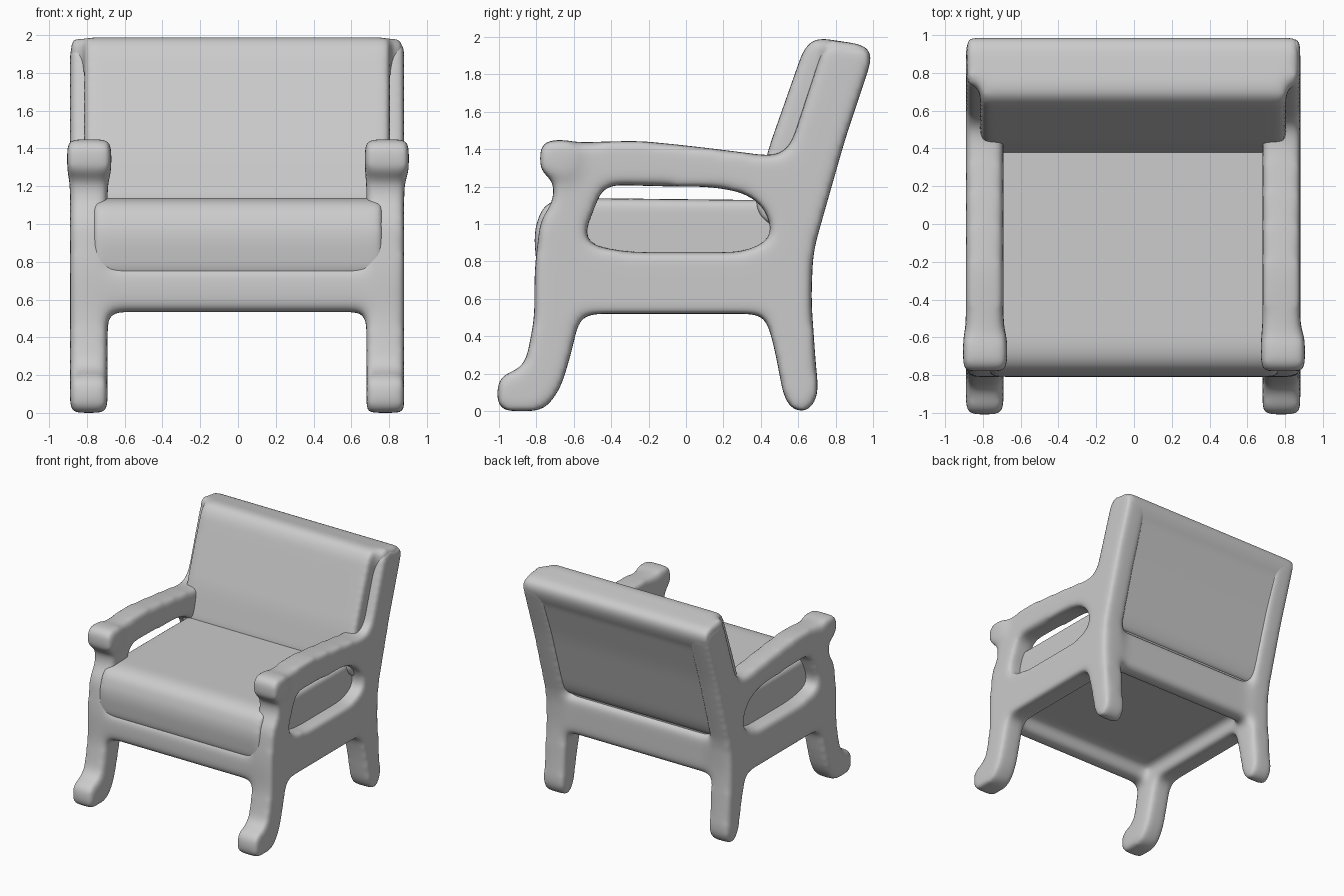
import bpy, bmesh
from mathutils import Vector

cube = bpy.data.objects.get("Cube")
if cube:
    bpy.data.objects.remove(cube, do_unlink=True)

grey = bpy.data.materials.new("plain grey")
grey.use_nodes = True
grey.diffuse_color = (0.6, 0.6, 0.6, 1)
grey.node_tree.nodes["Principled BSDF"].inputs["Base Color"].default_value = (0.6, 0.6, 0.6, 1)


def rounded(points):
    """Cut each corner of a closed outline once, by a short length."""
    result = []
    for i, p in enumerate(points):
        a, b = Vector(p), Vector(points[(i + 1) % len(points)])
        t = min(0.2, 0.04 / (b - a).length)
        result += [a.lerp(b, t), b.lerp(a, t)]
    return result


def slab(bm, x0, x1, outline, hole=None):
    """Extrude a side (y, z) outline from x0 to x1, with an optional hole."""
    edges = []
    for loop in [outline] + ([hole] if hole else []):
        verts = [bm.verts.new((x0, p.x, p.y)) for p in rounded(loop)]
        edges += [bm.edges.new((v, verts[i - 1])) for i, v in enumerate(verts)]
    filled = bmesh.ops.triangle_fill(bm, edges=edges, use_beauty=True)["geom"]
    faces = [g for g in filled if isinstance(g, bmesh.types.BMFace)]
    new = bmesh.ops.extrude_face_region(bm, geom=faces, use_keep_orig=True)["geom"]
    moved = [g for g in new if isinstance(g, bmesh.types.BMVert)]
    bmesh.ops.translate(bm, verts=moved, vec=(x1 - x0, 0, 0))


def box(y0, y1, z0, z1):
    return [(y0, z0), (y1, z0), (y1, z1), (y0, z1)]


def soft_object(name, bm, softness):
    """Merge the slabs into one softly rounded skin."""
    bmesh.ops.recalc_face_normals(bm, faces=bm.faces)
    mesh = bpy.data.meshes.new(name)
    bm.to_mesh(mesh)
    bm.free()
    mesh.materials.append(grey)
    obj = bpy.data.objects.new(name, mesh)
    bpy.context.collection.objects.link(obj)
    skin = obj.modifiers.new("skin", "REMESH")
    skin.mode = "VOXEL"
    skin.voxel_size = 0.02
    skin.use_smooth_shade = True
    soften = obj.modifiers.new("soften", "SMOOTH")
    soften.factor = 0.5
    soften.iterations = softness


# Side frame: front leg, back leg, back post and arm in one outline
side = [(-1.01, 0.0), (-0.76, 0.0), (-0.67, 0.12), (-0.61, 0.32), (-0.58, 0.46),
        (-0.54, 0.52), (0.4, 0.52), (0.44, 0.46), (0.48, 0.3), (0.52, 0.08),
        (0.57, 0.0), (0.66, 0.0), (0.71, 0.09), (0.69, 0.3), (0.67, 0.6),
        (0.68, 0.85), (0.73, 1.03), (0.85, 1.45), (1.0, 1.9), (0.95, 1.95),
        (0.74, 1.97), (0.56, 1.42), (0.48, 1.36), (0.25, 1.39), (0.0, 1.42),
        (-0.25, 1.445), (-0.65, 1.435), (-0.775, 1.43), (-0.775, 1.28), (-0.7, 1.23),
        (-0.71, 1.12), (-0.78, 1.02), (-0.81, 0.75), (-0.81, 0.5),
        (-0.86, 0.24), (-1.01, 0.18)]
arm_gap = [(-0.44, 1.21), (-0.1, 1.2), (0.12, 1.2), (0.3, 1.17), (0.41, 1.1),
           (0.46, 0.98), (0.44, 0.91), (0.3, 0.85), (-0.3, 0.85), (-0.48, 0.88),
           (-0.55, 0.93)]
arm_knob = box(-0.78, -0.58, 1.25, 1.45)

frame = bmesh.new()
for s in (-1, 1):
    slab(frame, s * 0.785 - 0.105, s * 0.785 + 0.095, side, arm_gap)
    slab(frame, s * 0.67, s * 0.905, arm_knob)

# Rails and the recessed panel under the seat
for outline in (box(-0.805, -0.65, 0.53, 0.78), box(0.5, 0.66, 0.53, 0.88),
                box(-0.75, 0.6, 0.64, 0.8)):
    slab(frame, -0.75, 0.75, outline)
soft_object("frame", frame, 36)

# Seat cushion
seat = bmesh.new()
slab(seat, -0.77, 0.77, [(-0.79, 0.7), (0.6, 0.7), (0.66, 1.125), (-0.68, 1.14),
                         (-0.77, 1.09), (-0.815, 0.95)])
soft_object("seat_cushion", seat, 24)

# Leaning back cushion with the top roll that joins the back posts
back = bmesh.new()
slab(back, -0.815, 0.805, [(0.36, 1.07), (0.62, 0.85), (0.68, 0.95), (0.83, 1.45),
                           (0.98, 1.87), (0.95, 1.95), (0.7, 2.0), (0.63, 1.94),
                           (0.44, 1.4)])
slab(back, -0.885, 0.875, [(0.73, 1.8), (0.95, 1.76), (1.0, 1.9), (0.95, 1.96), (0.73, 1.99)])
soft_object("back_cushion", back, 24)
